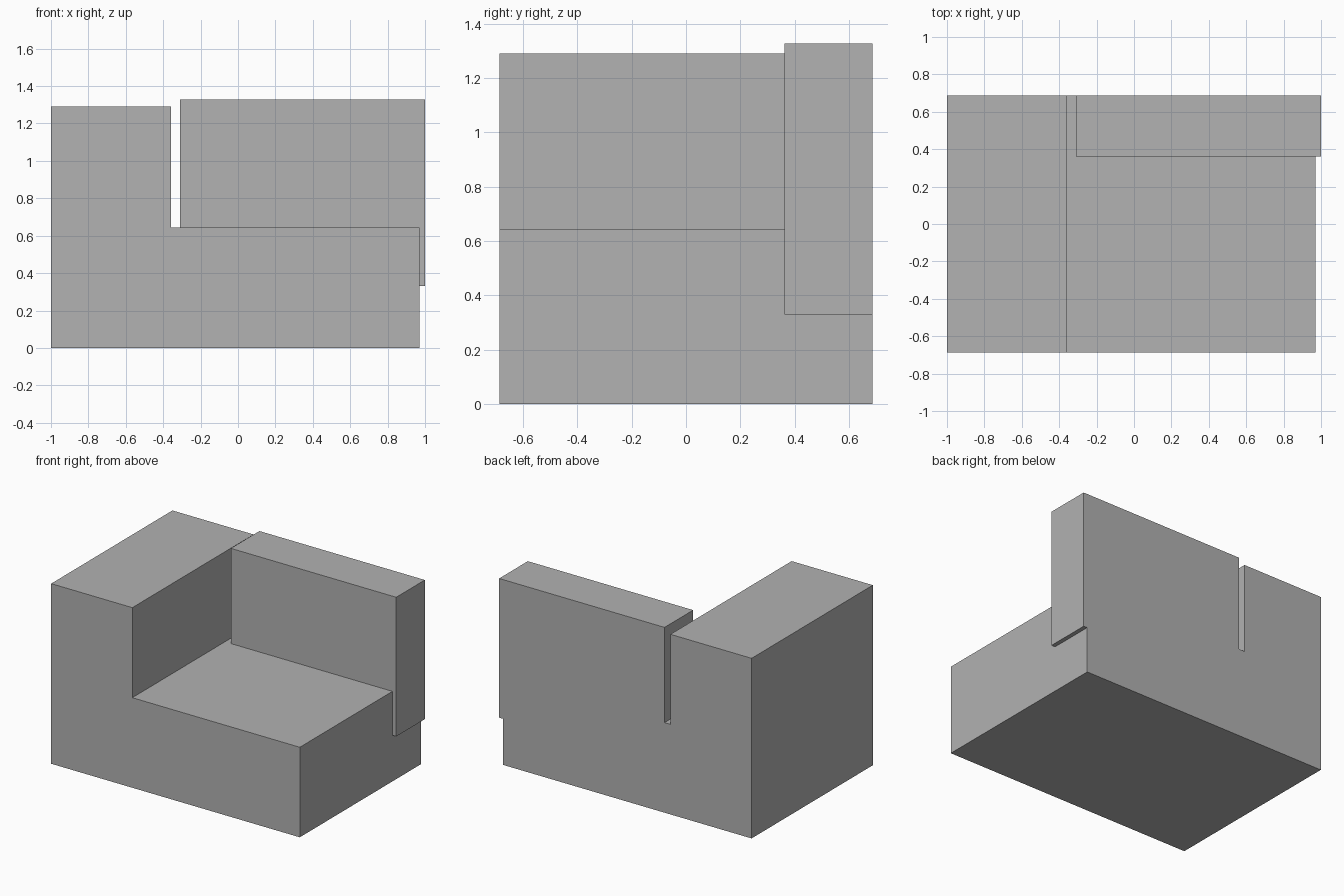
import bpy
import bmesh

cube = bpy.data.objects.get("Cube")
if cube:
    bpy.data.objects.remove(cube, do_unlink=True)

# One plain grey for the whole sofa
grey = bpy.data.materials.new("plain_grey")
grey.use_nodes = True
colour = (0.445, 0.445, 0.445, 1)
grey.diffuse_color = colour
grey.node_tree.nodes["Principled BSDF"].inputs["Base Color"].default_value = colour


def extrude_profile(name, profile, y_front, y_back):
    """Extrude an (x, z) outline from front to back as a flat-faced solid."""
    bm = bmesh.new()
    face = bm.faces.new([bm.verts.new((x, y_front, z)) for x, z in profile])
    result = bmesh.ops.extrude_face_region(bm, geom=[face], use_keep_orig=True)
    moved = [v for v in result["geom"] if isinstance(v, bmesh.types.BMVert)]
    bmesh.ops.translate(bm, verts=moved, vec=(0, y_back - y_front, 0))
    bmesh.ops.recalc_face_normals(bm, faces=bm.faces)
    mesh = bpy.data.meshes.new(name)
    bm.to_mesh(mesh)
    bm.free()
    mesh.materials.append(grey)
    obj = bpy.data.objects.new(name, mesh)
    bpy.context.collection.objects.link(obj)
    return obj


HALF_DEPTH = 0.686
SEAT_RIGHT, SEAT_TOP = 0.97, 0.645
ARM_INNER, ARM_TOP = -0.357, 1.29

# Seat block with the tall arm on its right
extrude_profile("seat_and_arm", [
    (-1, 0), (SEAT_RIGHT, 0), (SEAT_RIGHT, SEAT_TOP),
    (ARM_INNER, SEAT_TOP), (ARM_INNER, ARM_TOP), (-1, ARM_TOP),
], -HALF_DEPTH, HALF_DEPTH)

# Backrest resting on the seat, with a lip hanging over its left side
extrude_profile("backrest", [
    (-0.31, SEAT_TOP), (SEAT_RIGHT, SEAT_TOP), (SEAT_RIGHT, 0.33),
    (1, 0.33), (1, 1.327), (-0.31, 1.327),
], 0.362, HALF_DEPTH)
